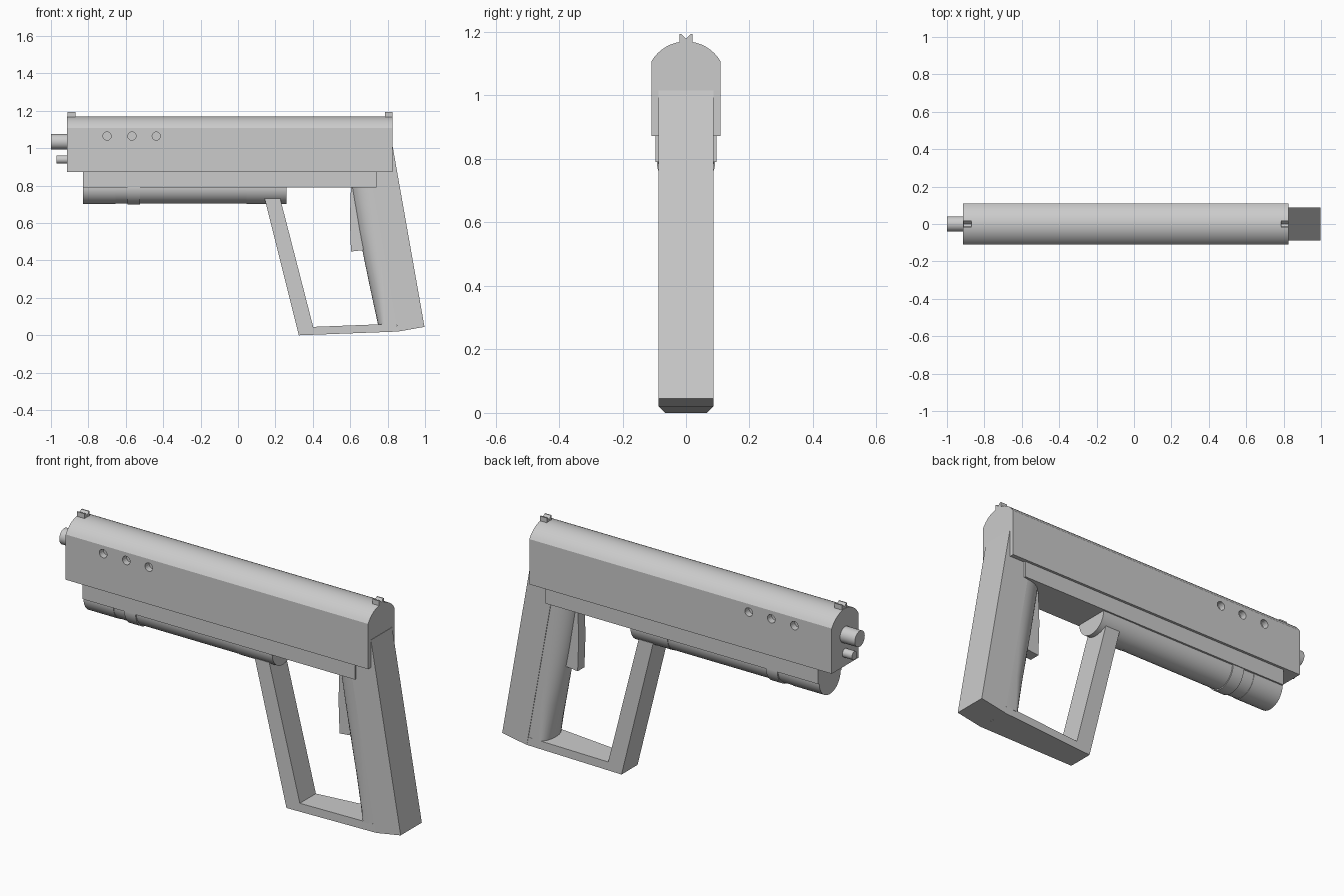
import bpy, bmesh, math
from mathutils import Matrix, Vector

if "Cube" in bpy.data.objects:
    bpy.data.objects.remove(bpy.data.objects["Cube"])

grey = bpy.data.materials.new("plain grey")
grey.diffuse_color = (0.6, 0.6, 0.6, 1)
grey.use_nodes = True
grey.node_tree.nodes["Principled BSDF"].inputs["Base Color"].default_value = grey.diffuse_color


def finish(name, bm, smooth=False):
    bmesh.ops.recalc_face_normals(bm, faces=bm.faces)
    me = bpy.data.meshes.new(name)
    bm.to_mesh(me)
    bm.free()
    ob = bpy.data.objects.new(name, me)
    bpy.context.collection.objects.link(ob)
    me.materials.append(grey)
    if smooth:
        bpy.ops.object.select_all(action='DESELECT')
        ob.select_set(True)
        bpy.context.view_layer.objects.active = ob
        bpy.ops.object.shade_smooth_by_angle(angle=math.radians(25))
    return ob


def loft(name, rings, smooth=False):
    """Join equal-length rings of points into a capped solid."""
    bm = bmesh.new()
    vr = [[bm.verts.new(p) for p in ring] for ring in rings]
    n = len(vr[0])
    for a, b in zip(vr, vr[1:]):
        for i in range(n):
            j = (i + 1) % n
            bm.faces.new((a[i], a[j], b[j], b[i]))
    bm.faces.new(vr[0])
    bm.faces.new(vr[-1])
    return finish(name, bm, smooth)


def side_plate(name, pts, half):
    """Outline in x, z given thickness across y (half may vary with x)."""
    w = half if callable(half) else (lambda x: half)
    return loft(name, [[(x, s * w(x), z) for x, z in pts] for s in (-1, 1)])


def along_x(name, pts, x0, x1, smooth=False):
    """Outline in y, z run from x0 to x1."""
    return loft(name, [[(x, y, z) for y, z in pts] for x in (x0, x1)], smooth)


def rod(name, x0, x1, z, r, n=32):
    pts = [(r * math.cos(2 * math.pi * i / n), z + r * math.sin(2 * math.pi * i / n)) for i in range(n)]
    return along_x(name, pts, x0, x1, True)


# slide with a domed top
R, cz, W = 0.126, 1.044, 0.109
a0 = math.acos(W / R)
dome = [(R * math.cos(a0 + (math.pi - 2 * a0) * i / 16),
         cz + R * math.sin(a0 + (math.pi - 2 * a0) * i / 16)) for i in range(17)]
slide = along_x("slide", dome + [(-W, 0.872), (W, 0.872)], -0.915, 0.825, True)

# three shallow round holes on each side of the slide
bm = bmesh.new()
for x in (-0.7, -0.567, -0.437):
    for s in (-1, 1):
        m = Matrix.Translation((x, s * 0.11, 1.065)) @ Matrix.Rotation(math.pi / 2, 4, 'X')
        bmesh.ops.create_cone(bm, cap_ends=True, segments=20, radius1=0.022, radius2=0.022,
                              depth=0.07, matrix=m)
cutter = finish("hole_cutter", bm)
cutter.hide_render = True
mod = slide.modifiers.new("holes", 'BOOLEAN')
mod.operation = 'DIFFERENCE'
mod.solver = 'EXACT'
mod.object = cutter
bpy.context.view_layer.objects.active = slide
bpy.ops.object.modifier_apply(modifier=mod.name)
bpy.data.objects.remove(cutter)

# notched sights
notch = [(-0.02, 1.15), (0.02, 1.15), (0.02, 1.193), (0.014, 1.193),
         (0, 1.178), (-0.014, 1.193), (-0.02, 1.193)]
along_x("front_sight", notch, -0.912, -0.868)
along_x("rear_sight", notch, 0.787, 0.825)

# barrel tip and guide rod
rod("barrel_tip", -1.0, -0.9, 1.035, 0.041)
rod("guide_rod", -0.97, -0.9, 0.94, 0.022, 24)

# lower rail
side_plate("lower_rail", [(-0.828, 0.79), (0.74, 0.79), (0.74, 0.88), (-0.828, 0.88)], 0.096)

# tube under the rail, in sections
for i, (x0, x1, r) in enumerate([(-0.828, -0.655, 0.088), (-0.655, 0.045, 0.086),
                                 (-0.59, -0.525, 0.092), (0.045, 0.258, 0.088)]):
    rod("tube_section_%d" % (i + 1), x0, x1, 0.79, r)

# grip back
side_plate("grip_back", [(0.82, 1.02), (0.826, 1.015), (0.997, 0.045), (0.855, 0.02),
                         (0.70, 0.89), (0.70, 1.0)], 0.087)

# rounded grip front, narrowing downward
rings = []
for z, front, depth in [(0.83, 0.598, 0.125), (0.7, 0.62, 0.122), (0.55, 0.646, 0.112),
                        (0.4, 0.676, 0.095), (0.25, 0.707, 0.075), (0.055, 0.749, 0.04)]:
    back = 0.87 - z * 0.176
    ring = [(front + depth * (1 - math.cos(t)), 0.0845 * math.sin(t), z)
            for t in [math.pi * (i / 16 - 0.5) for i in range(17)]]
    rings.append(ring + [(back, 0.0845, z), (back, -0.0845, z)])
loft("grip_front", rings, True)

# trigger
side_plate("trigger", [(0.604, 0.8), (0.598, 0.62), (0.604, 0.448), (0.67, 0.455), (0.67, 0.8)], 0.028)

# guard: sloping front bar and floor bar, widening toward the grip
side_plate("guard", [(0.143, 0.73), (0.325, 0.0), (0.856, 0.02), (0.846, 0.062),
                     (0.402, 0.045), (0.226, 0.73)],
           lambda x: 0.066 + 0.02 * max(0, min(1, (x - 0.41) / 0.44)))
